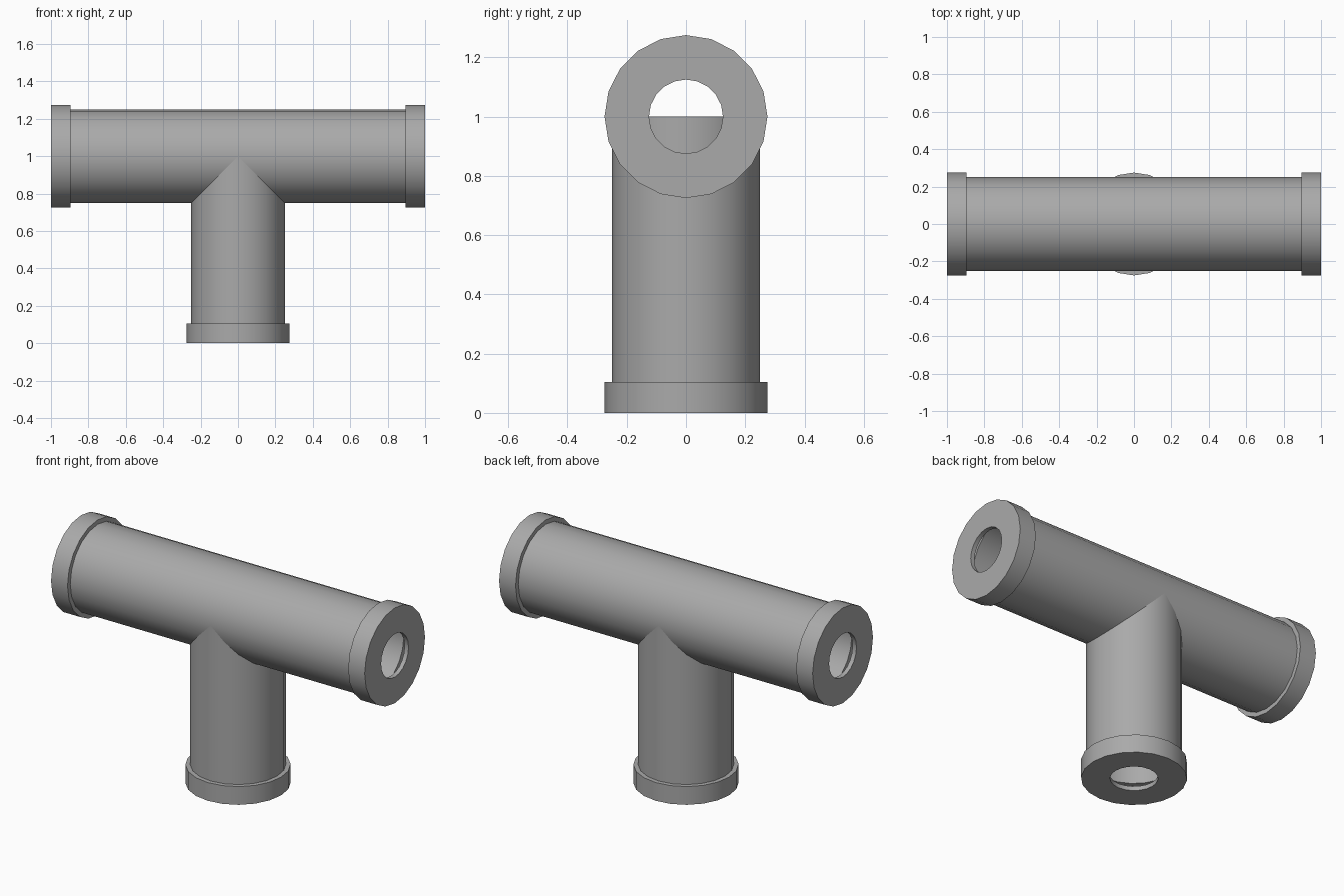
import bpy, bmesh, math
from mathutils import Matrix

cube = bpy.data.objects.get("Cube")
if cube:
    bpy.data.objects.remove(cube, do_unlink=True)

SIDES = 20
PIPE_R, CAP_R, HOLE_R = 0.25, 0.275, 0.125
WALL, CAP_H, AXIS_Z = 0.025, 0.105, 1.0
START = 0.1  # the pipes begin just inside the cap rims

grey = bpy.data.materials.new("pipe_grey")
grey.use_nodes = True
colour = (0.4, 0.4, 0.4, 1)
grey.diffuse_color = colour
grey.node_tree.nodes["Principled BSDF"].inputs["Base Color"].default_value = colour


def lathe(name, profile, matrix):
    """Turn a closed (radius, height) profile about z, then place it."""
    bm = bmesh.new()
    rings = []
    for r, h in profile:
        angles = [math.tau * i / SIDES for i in range(SIDES)]
        rings.append([bm.verts.new((r * math.cos(a), r * math.sin(a), h)) for a in angles])
    for k, low in enumerate(rings):
        high = rings[(k + 1) % len(rings)]
        for i in range(SIDES):
            j = (i + 1) % SIDES
            bm.faces.new((low[i], low[j], high[j], high[i]))
    bmesh.ops.transform(bm, matrix=matrix, verts=bm.verts)
    bmesh.ops.recalc_face_normals(bm, faces=bm.faces)
    mesh = bpy.data.meshes.new(name)
    bm.to_mesh(mesh)
    bm.free()
    mesh.materials.append(grey)
    obj = bpy.data.objects.new(name, mesh)
    bpy.context.collection.objects.link(obj)
    bpy.ops.object.select_all(action="DESELECT")
    obj.select_set(True)
    bpy.context.view_layer.objects.active = obj
    bpy.ops.object.shade_smooth_by_angle(angle=math.radians(30))
    return obj


def tube(low, high):
    inner = PIPE_R - WALL
    return [(PIPE_R, low), (PIPE_R, high), (inner, high), (inner, low)]


# Cup-shaped cap with a hole through its floor
cap = [(HOLE_R, 0), (CAP_R, 0), (CAP_R, CAP_H), (PIPE_R, CAP_H),
       (PIPE_R, WALL), (HOLE_R, WALL)]

# Upright stem, ending on the axis of the cross pipe
upright = Matrix.Identity(4)
lathe("stem_pipe", tube(START, AXIS_Z), upright)
lathe("stem_cap", cap, upright)

# Horizontal cross pipe
raised = Matrix.Translation((0, 0, AXIS_Z))
lathe("cross_pipe", tube(START - 1, 1 - START),
      raised @ Matrix.Rotation(math.pi / 2, 4, "Y"))

# Caps at both ends of the cross pipe, floors facing outward
for side, name in ((1, "left_cap"), (-1, "right_cap")):
    turn = Matrix.Rotation(-side * math.pi / 2, 4, "Y")
    lathe(name, cap, Matrix.Translation((side, 0, 0)) @ raised @ turn)
